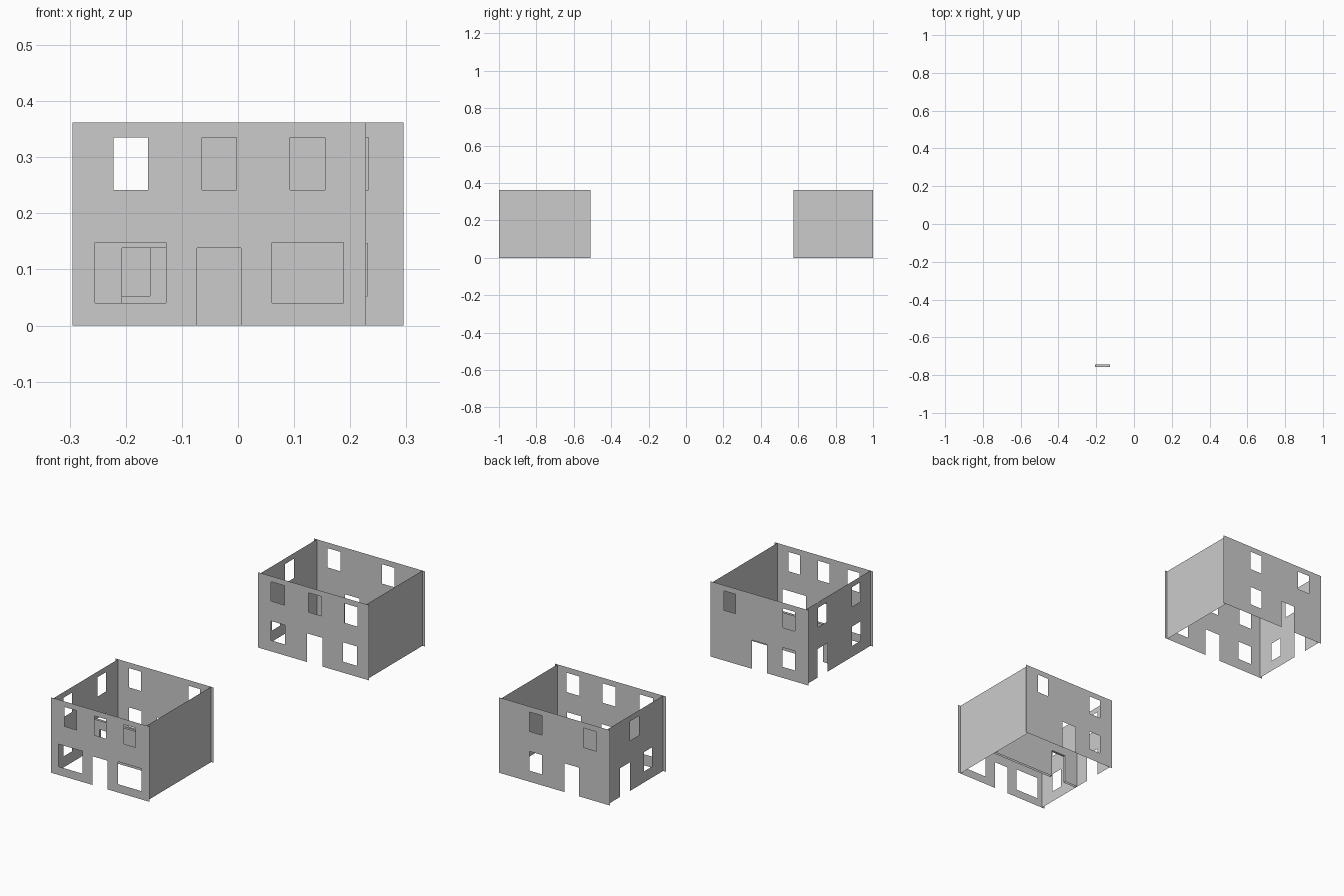
import bpy, bmesh

if "Cube" in bpy.data.objects:
    bpy.data.objects.remove(bpy.data.objects["Cube"])

H = 0.362             # wall height
INSET = 0.014         # side walls sit slightly inside the front and back walls
UP = (0.242, 0.335)   # upper window sill and head
LOW = (0.053, 0.146)  # lower window sill and head
BIG = (0.04, 0.148)   # wide shop-style window
DOOR = (0.0, 0.138)


def wall(name, axis, pos, a0, a1, holes=(), top=H):
    """Single-sheet wall along x or y, split at the openings, which are left out."""
    cuts_a = sorted({a0, a1, *[v for h in holes for v in h[0]]})
    cuts_z = sorted({0.0, top, *[v for h in holes for v in h[1]]})
    bm = bmesh.new()

    def vert(a, z):
        return bm.verts.new((a, pos, z) if axis == 'x' else (pos, a, z))

    grid = [[vert(a, z) for z in cuts_z] for a in cuts_a]
    for i in range(len(cuts_a) - 1):
        for j in range(len(cuts_z) - 1):
            ca = (cuts_a[i] + cuts_a[i + 1]) / 2
            cz = (cuts_z[j] + cuts_z[j + 1]) / 2
            if any(h[0][0] < ca < h[0][1] and h[1][0] < cz < h[1][1] for h in holes):
                continue
            bm.faces.new((grid[i][j], grid[i + 1][j], grid[i + 1][j + 1], grid[i][j + 1]))
    bmesh.ops.delete(bm, geom=[v for v in bm.verts if not v.link_faces], context='VERTS')
    finish(name, bm)


def finish(name, bm):
    mesh = bpy.data.meshes.new(name)
    bm.to_mesh(mesh)
    bm.free()
    bpy.context.collection.objects.link(bpy.data.objects.new(name, mesh))


def house(name, x0, x1, y0, y1, front, back, left):
    """Four walls, the right one solid."""
    wall(name + "_front_wall", 'x', y0, x0, x1, front)
    wall(name + "_back_wall", 'x', y1, x0, x1, back)
    wall(name + "_left_wall", 'y', x0 + INSET, y0, y1, left)
    wall(name + "_right_wall", 'y', x1 - INSET, y0, y1)


# Front house
house("front_house", -0.295, 0.228, -1.0, -0.51,
      front=[((-0.222, -0.16), UP), ((-0.064, -0.003), UP), ((0.093, 0.155), UP),
             ((-0.255, -0.128), BIG), ((0.061, 0.188), BIG), ((-0.073, 0.005), DOOR)],
      back=[((-0.222, -0.158), UP), ((0.093, 0.155), UP),
            ((-0.222, -0.157), LOW), ((-0.073, 0.005), DOOR)],
      left=[((-0.925, -0.862), UP), ((-0.665, -0.6), UP),
            ((-0.925, -0.862), LOW), ((-0.673, -0.598), DOOR)])

# Back house
house("back_house", -0.295, 0.295, 0.575, 1.0,
      front=[((-0.226, -0.156), UP), ((-0.027, 0.043), UP), ((0.163, 0.233), UP),
             ((-0.228, -0.152), LOW), ((0.155, 0.231), LOW), ((-0.036, 0.048), DOOR)],
      back=[((-0.223, -0.155), UP), ((0.065, 0.133), UP),
            ((0.065, 0.133), LOW), ((-0.13, -0.054), DOOR)],
      left=[((0.76, 0.828), UP), ((0.66, 0.722), LOW), ((0.825, 0.902), DOOR)])

# Ground-floor partition in the front house: two sheets, open at top and bottom
PY = (-0.757, -0.745)
PX = (-0.207, -0.128)
for label, y in zip(("front", "back"), PY):
    wall("partition_" + label, 'x', y, -0.295 + INSET, 0.228 - INSET, [(PX, DOOR)], top=0.181)

# Lining of the partition doorway: two jambs and the head
bm = bmesh.new()
path = [(PX[0], 0), (PX[0], DOOR[1]), (PX[1], DOOR[1]), (PX[1], 0)]
rows = [[bm.verts.new((x, y, z)) for x, z in path] for y in PY]
for i in range(3):
    bm.faces.new((rows[0][i], rows[0][i + 1], rows[1][i + 1], rows[1][i]))
finish("partition_door_lining", bm)
